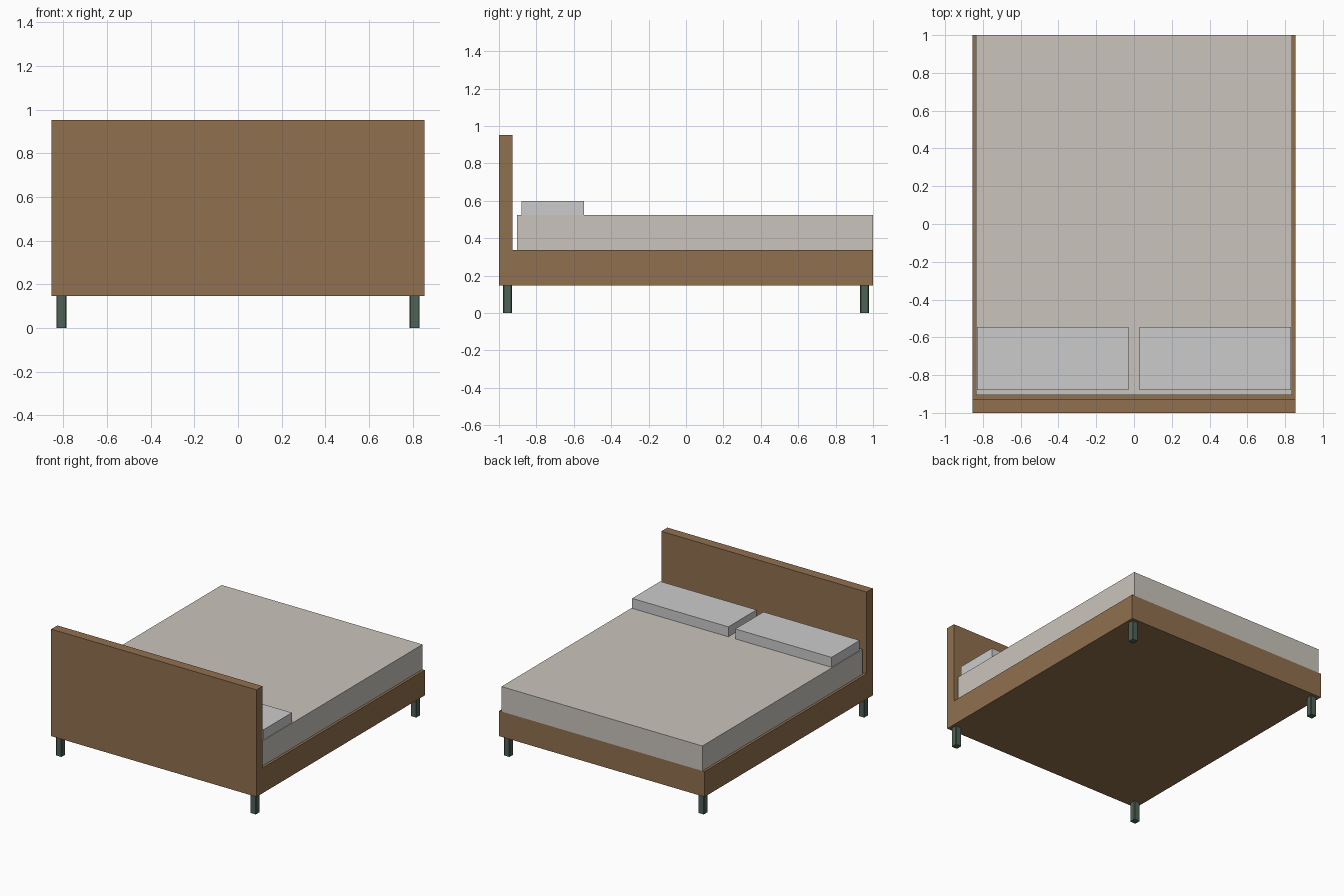
import bpy
import bmesh

if "Cube" in bpy.data.objects:
    bpy.data.objects.remove(bpy.data.objects["Cube"])


def material(name, color):
    mat = bpy.data.materials.new(name)
    mat.diffuse_color = (*color, 1.0)
    mat.use_nodes = True
    mat.node_tree.nodes["Principled BSDF"].inputs["Base Color"].default_value = mat.diffuse_color
    return mat


def box(name, x, y, z, mat=None, chamfer=0.0):
    """Box between (min, max) pairs, with optional chamfered upright edges."""
    size = [b - a for a, b in (x, y, z)]
    bm = bmesh.new()
    bmesh.ops.create_cube(bm, size=1.0)
    bmesh.ops.scale(bm, vec=size, verts=bm.verts)
    if chamfer:
        upright = [e for e in bm.edges
                   if abs(e.verts[0].co.z - e.verts[1].co.z) > 1e-4]
        bmesh.ops.bevel(bm, geom=upright, offset=chamfer, segments=1,
                        affect='EDGES')
    mesh = bpy.data.meshes.new(name)
    bm.to_mesh(mesh)
    bm.free()
    obj = bpy.data.objects.new(name, mesh)
    obj.location = [(a + b) / 2 for a, b in (x, y, z)]
    bpy.context.collection.objects.link(obj)
    if mat:
        mesh.materials.append(mat)
    return obj


wood = material("wood", (0.28, 0.162, 0.077))
fabric = material("mattress_fabric", (0.59, 0.56, 0.505))
metal = material("leg_metal", (0.076, 0.122, 0.094))

HALF_W = 0.855
FLOOR_GAP, FRAME_TOP, MATTRESS_TOP = 0.147, 0.337, 0.525
HEAD_Y = -0.927

# Headboard and base frame
box("headboard", (-HALF_W, HALF_W), (-1, HEAD_Y), (FLOOR_GAP, 0.952), wood)
box("bed_frame", (-HALF_W, HALF_W), (HEAD_Y, 1), (FLOOR_GAP, FRAME_TOP), wood)

# Mattress
box("mattress", (-0.836, 0.836), (-0.904, 1), (FRAME_TOP, MATTRESS_TOP), fabric)

# Pillows and legs, mirrored left and right
LEG = 0.0235
for side, sx in (("left", -1), ("right", 1)):
    box(f"{side}_pillow", sorted((sx * 0.029, sx * 0.83)), (-0.88, -0.545),
        (MATTRESS_TOP, 0.6))
    for end, sy in (("head", -1), ("foot", 1)):
        cx, cy = sx * 0.809, sy * 0.954
        box(f"{side}_{end}_leg", (cx - LEG, cx + LEG), (cy - LEG, cy + LEG),
            (0, FLOOR_GAP), metal, chamfer=0.004)
